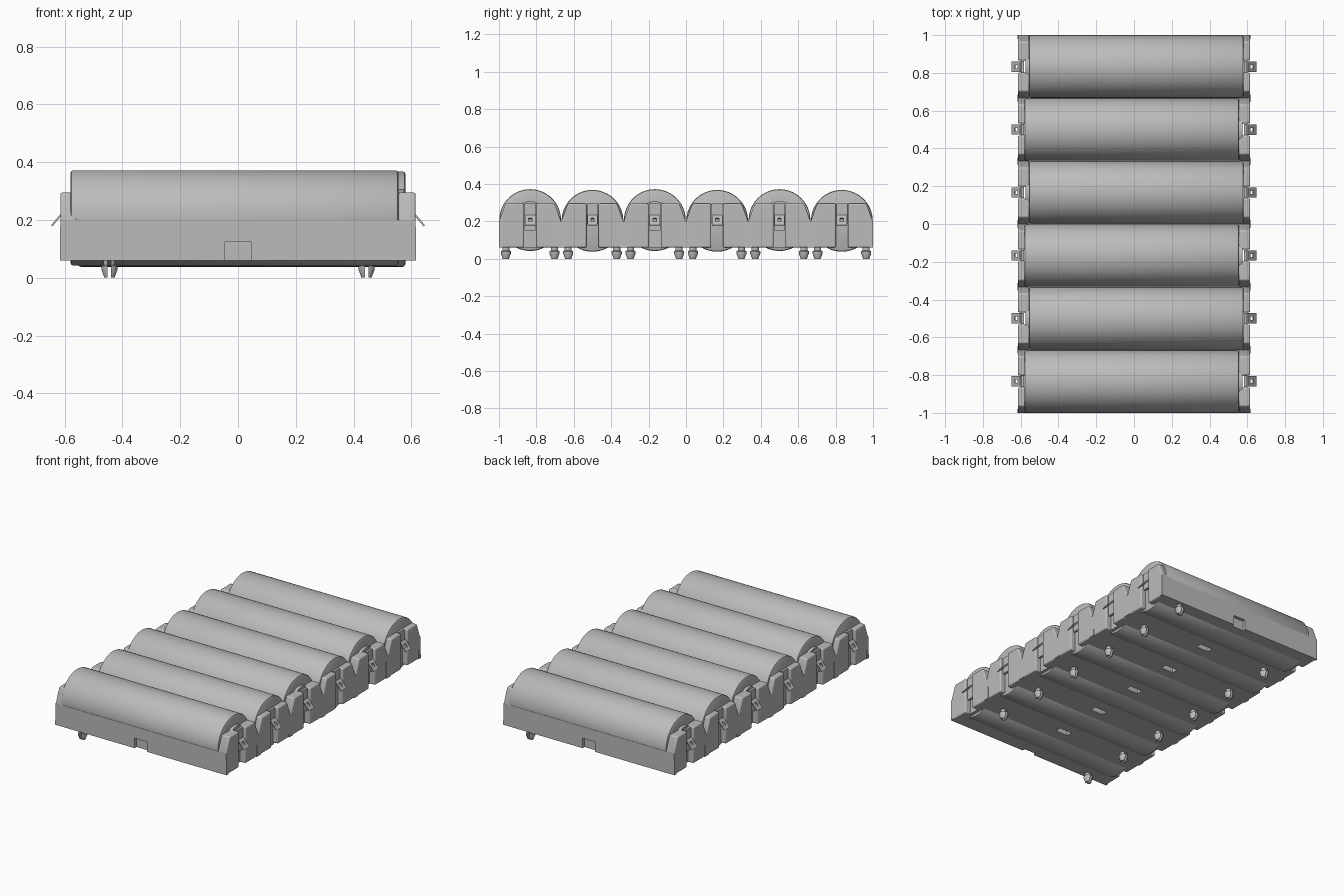
import bpy, bmesh, math
from mathutils import Matrix, Vector

old = bpy.data.objects.get("Cube")
if old:
    bpy.data.objects.remove(old)

PITCH = 1 / 3
FLOOR, MID, TOP = 0.06, 0.2, 0.295
HALF = PITCH / 2
CENTRES = [(i - 2.5) * PITCH for i in range(6)]

grey = bpy.data.materials.new("plain grey")
grey.use_nodes = True
grey.diffuse_color = (0.5, 0.5, 0.5, 1)
grey.node_tree.nodes["Principled BSDF"].inputs["Base Color"].default_value = (0.5, 0.5, 0.5, 1)


def finish(bm, name, matrix=Matrix(), bevel=0.0, smooth=False):
    """Turn a bmesh into a named, shaded object."""
    bmesh.ops.transform(bm, matrix=matrix, verts=bm.verts)
    bmesh.ops.recalc_face_normals(bm, faces=bm.faces)
    mesh = bpy.data.meshes.new(name)
    bm.to_mesh(mesh)
    bm.free()
    mesh.materials.append(grey)
    ob = bpy.data.objects.new(name, mesh)
    bpy.context.collection.objects.link(ob)
    if bevel:
        mod = ob.modifiers.new("soft edge", 'BEVEL')
        mod.width, mod.segments, mod.angle_limit = bevel, 3, math.radians(60)
    if smooth:
        bpy.ops.object.select_all(action='DESELECT')
        ob.select_set(True)
        bpy.context.view_layer.objects.active = ob
        bpy.ops.object.shade_smooth_by_angle(angle=math.radians(35))
    return ob


def prism(name, points, depth, **kw):
    """Extrude a polygon of 3D points along a vector."""
    bm = bmesh.new()
    face = bm.faces.new([bm.verts.new(p) for p in points])
    new = bmesh.ops.extrude_face_region(bm, geom=[face])["geom"]
    bmesh.ops.translate(bm, vec=Vector(depth),
                        verts=[v for v in new if isinstance(v, bmesh.types.BMVert)])
    return finish(bm, name, **kw)


def box(name, x, y, z, **kw):
    pts = [(x[0], y[0], z[0]), (x[1], y[0], z[0]), (x[1], y[1], z[0]), (x[0], y[1], z[0])]
    return prism(name, pts, (0, 0, z[1] - z[0]), **kw)


def lathe(name, profile, matrix, split=None, smooth=True):
    """Spin (radius, height) points about z; optionally keep one half beyond a gap."""
    bm = bmesh.new()
    verts = [bm.verts.new((r, 0, z)) for r, z in profile]
    edges = [bm.edges.new(p) for p in zip(verts, verts[1:])]
    bmesh.ops.spin(bm, geom=verts + edges, axis=(0, 0, 1), cent=(0, 0, 0),
                   angle=math.tau, steps=64 if split is None else 20)
    bmesh.ops.remove_doubles(bm, verts=bm.verts, dist=0.0001)
    if split is not None:
        bmesh.ops.bisect_plane(bm, geom=bm.verts[:] + bm.edges[:] + bm.faces[:],
                               plane_co=(split, 0, 0), plane_no=(split, 0, 0), clear_inner=True)
        bmesh.ops.holes_fill(bm, edges=[e for e in bm.edges if e.is_boundary])
    return finish(bm, name, matrix, smooth=smooth)


def side_matrix(s):
    return Matrix.Rotation(0 if s > 0 else math.pi, 4, 'Z')


# Rails between cells, each with a small notch in its lower edge
for i in range(7):
    y = (i - 3) * PITCH
    y0, y1 = max(y - 0.02, -1), min(y + 0.02, 1)
    outline = [(-0.617, FLOOR), (-0.045, FLOOR), (-0.045, 0.125), (0.045, 0.125),
               (0.045, FLOOR), (0.617, FLOOR), (0.615, MID), (-0.615, MID)]
    prism("rail", [(x, y0, z) for x, z in outline], (0, y1 - y0, 0))

for i, yc in enumerate(CENTRES):
    nub = -1 if i % 2 else 1
    zc = 0.203 if i % 2 else 0.207

    # Cradle floor
    box("cradle", (-0.575, 0.575), (yc - HALF + 0.02, yc + HALF - 0.02), (FLOOR, MID - 0.01))

    # Cell with rounded rims and a raised terminal
    r, a, b = 0.165, -0.58, 0.555
    rim = [(r - 0.009, 0), (r - 0.003, 0.003), (r, 0.009)]
    profile = [(0, a)] + [(q, a + d) for q, d in rim] + [(q, b - d) for q, d in reversed(rim)]
    profile += [(0.1, b), (0.1, b + 0.02), (0, b + 0.02)]
    axis = Matrix.Translation((0, yc, zc)) @ Matrix.Rotation(nub * math.pi / 2, 4, 'Y')
    lathe("cell", profile, axis)

    for s in (1, -1):
        # Pair of end wall blocks with sloping shoulders, leaving a slot
        for h in (1, -1):
            outline = [(0.032, FLOOR), (0.032, TOP), (HALF - 0.035, TOP), (HALF, MID), (HALF, FLOOR)]
            prism("end_wall", [(s * 0.555, yc + h * y, z) for y, z in outline],
                  (s * 0.06, 0, 0), bevel=0.008, smooth=True)

        # Contact strip standing in the slot
        low = 0.15 if s == nub else 0.185
        xs = sorted((s * 0.582, s * 0.597))
        box("contact_strip", xs, (yc - 0.03, yc + 0.03), (low, TOP))

        # Solder tab with a hole, sloping down and outward
        bm = bmesh.new()
        bmesh.ops.create_grid(bm, x_segments=3, y_segments=3, size=0.5)
        middle = min(bm.faces, key=lambda f: f.calc_center_median().length)
        bmesh.ops.delete(bm, geom=[middle], context='FACES')
        place = (Matrix.Translation((0, yc, 0)) @ side_matrix(s)
                 @ Matrix.Translation((0.625, 0, 0.208))
                 @ Matrix.Rotation(math.radians(50), 4, 'Y') @ Matrix.Diagonal((0.07, 0.055, 1, 1)))
        tab = finish(bm, "solder_tab", place)
        tab.modifiers.new("thickness", 'SOLIDIFY').thickness = 0.006

        # Split snap peg under opposite corners
        peg = [(0, 0.005), (0.018, 0.005), (0.02, 0.012), (0.028, 0.028), (0.028, 0.04),
               (0.02, 0.044), (0.02, 0.07), (0, 0.07)]
        peg = [(q, z - 0.005 if z < 0.02 else z) for q, z in peg]
        for gap in (0.006, -0.006):
            lathe("snap_peg", peg, Matrix.Translation((s * 0.445, yc + s * 0.13, 0)), split=gap)
